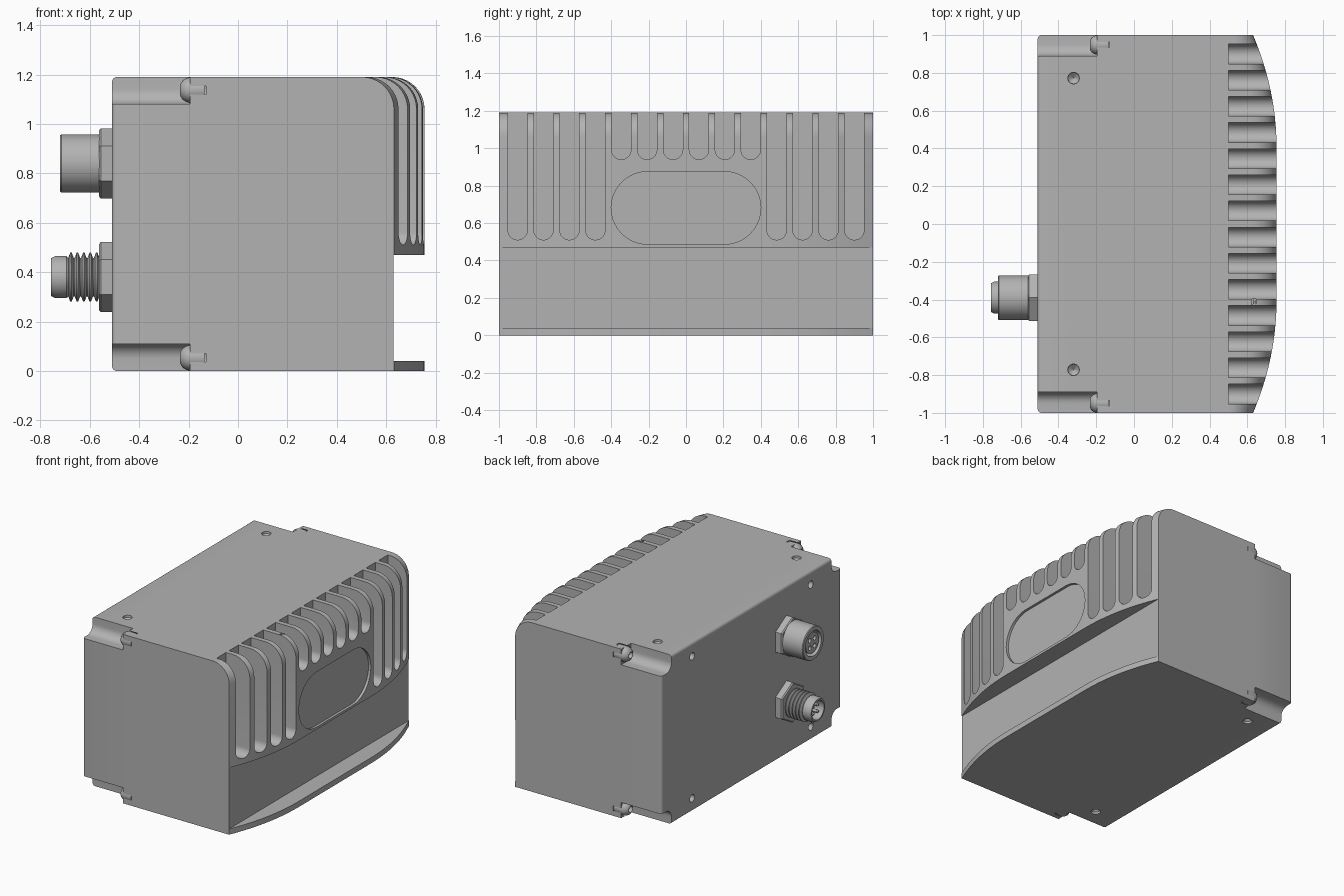
import bpy, bmesh, math
from math import sin, cos, pi, sqrt

if "Cube" in bpy.data.objects:
    bpy.data.objects.remove(bpy.data.objects["Cube"])

grey = bpy.data.materials.new("housing grey")
grey.diffuse_color = (0.45, 0.45, 0.45, 1)
grey.use_nodes = True
grey.node_tree.nodes["Principled BSDF"].inputs["Base Color"].default_value = grey.diffuse_color


def finish(bm, name, smooth=True):
    bmesh.ops.remove_doubles(bm, verts=bm.verts, dist=1e-5)
    bmesh.ops.recalc_face_normals(bm, faces=bm.faces)
    me = bpy.data.meshes.new(name)
    bm.to_mesh(me)
    bm.free()
    ob = bpy.data.objects.new(name, me)
    bpy.context.collection.objects.link(ob)
    me.materials.append(grey)
    if smooth:
        shade(ob)
    return ob


def activate(ob):
    bpy.ops.object.select_all(action='DESELECT')
    ob.select_set(True)
    bpy.context.view_layer.objects.active = ob


def shade(ob):
    activate(ob)
    bpy.ops.object.shade_smooth_by_angle(angle=math.radians(30))


def loft(bm, rings, close=False):
    """Skin a list of equal-length point rings and cap the ends."""
    rv = [[bm.verts.new(p) for p in r] for r in rings]
    n = len(rv[0])
    for a, b in zip(rv, rv[1:]):
        for i in range(n):
            j = (i + 1) % n
            bm.faces.new((a[i], a[j], b[j], b[i]))
    bm.faces.new(rv[0])
    bm.faces.new(rv[-1])


def prism_x(bm, pts, x0, x1):
    loft(bm, [[(x, y, z) for y, z in pts] for x in (x0, x1)])


def arc(cy, cz, r, a0, a1, n):
    return [(cy + r * cos(a0 + (a1 - a0) * i / n), cz + r * sin(a0 + (a1 - a0) * i / n))
            for i in range(n + 1)]


def circle(cy, cz, r, n=20, start=0):
    return arc(cy, cz, r, start, start + 2 * pi, n)[:-1]


def lathe(name, profile, cy, cz, n=40):
    """Revolve (x, radius) points around an axis along x."""
    bm = bmesh.new()
    loft(bm, [[(x, y, z) for y, z in circle(cy, cz, max(r, 0.0005), n)] for x, r in profile])
    return finish(bm, name)


def cut(target, bm):
    cutter = finish(bm, "cutter", False)
    cutter.hide_render = True
    activate(target)
    mod = target.modifiers.new("cut", 'BOOLEAN')
    mod.operation, mod.solver, mod.object = 'DIFFERENCE', 'EXACT', cutter
    bpy.ops.object.modifier_apply(modifier=mod.name)
    bpy.data.objects.remove(cutter)


H, BACK, FLAT, R = 1.19, -0.51, 0.63, 0.13


def front_x(y):
    """Bowed front: flat in the middle, arcs toward both ends."""
    d = max(0, abs(y) - 0.4)
    return max(0.755 - (1.5 - sqrt(2.25 - d * d)), FLAT + 0.001)


# Housing: side profile lofted across the bowed front
def section(y):
    X = front_x(y)
    pts = [(BACK, 0), (X, 0), (X, 0.04), (FLAT, 0.04), (FLAT, 0.47), (X, 0.47)]
    pts += arc(X - R, H - R, R, 0, pi / 2, 10) + [(BACK, H)]
    return [(x, y, z) for x, z in pts]


stations = [0.4 + 0.6 * i / 10 for i in range(11)]
bm = bmesh.new()
loft(bm, [section(y) for y in [-s for s in reversed(stations)] + stations])
bmesh.ops.recalc_face_normals(bm, faces=bm.faces)
bmesh.ops.dissolve_limit(bm, angle_limit=math.radians(0.2), verts=bm.verts, edges=bm.edges)
rear = [e for e in bm.edges if all(v.co.x < BACK + 0.001 for v in e.verts)]
bmesh.ops.bevel(bm, geom=rear, offset=0.02, segments=4, profile=0.5, affect='EDGES')
housing = finish(bm, "housing", False)

# Cooling slots and the shallow oval panel
bm = bmesh.new()
for i in range(14):
    y = (i - 6.5) * 0.1385
    bottom = 0.51 if i < 4 or i > 9 else 0.94
    prism_x(bm, arc(y, bottom + 0.052, 0.052, pi, 2 * pi, 14) + [(y + 0.052, 1.4), (y - 0.052, 1.4)],
            0.5, 0.9)
pr = 0.194
prism_x(bm, arc(0.4 - pr, 0.681, pr, -pi / 2, pi / 2, 20)
        + arc(pr - 0.4, 0.681, pr, pi / 2, 1.5 * pi, 20), 0.737, 0.9)
cut(housing, bm)

# Rear corner notches, mounting holes and dimples
bm = bmesh.new()
corners = [(sy, top) for sy in (-1, 1) for top in (0, 1)]
for sy, top in corners:
    def place(a, b):
        return sy * (1 - a), (H - b if top else b)
    notch = [(-0.1, -0.1), (0.11, -0.1)] + arc(0.05, 0.05, 0.06, 0, pi / 2, 8) + [(-0.1, 0.11)]
    prism_x(bm, [place(a, b) for a, b in notch], -0.7, -0.195)
    prism_x(bm, circle(sy * 0.66, H - 0.095 if top else 0.095, 0.026, 16), -0.6, -0.42)
    z, dz = (H, -1) if top else (0, 1)
    loft(bm, [[(-0.32 + x, sy * 0.772 + y, z + dz * h) for x, y in circle(0, 0, r)]
              for h, r in ((-0.02, 0.032), (0.015, 0.03), (0.04, 0.001))])
cut(housing, bm)

# Screw bores behind the notches
bm = bmesh.new()
for sy, top in corners:
    prism_x(bm, circle(sy * 0.948, H - 0.053 if top else 0.053, 0.055, 24), -0.22, -0.13)
cut(housing, bm)
shade(housing)

# Domed corner screws with a socket
for sy, top in corners:
    lathe("corner_screw", [(-0.135, 0.05), (-0.195, 0.052), (-0.21, 0.048), (-0.224, 0.039),
                           (-0.233, 0.025), (-0.234, 0.022), (-0.21, 0.02), (-0.21, 0)],
          sy * 0.948, H - 0.053 if top else 0.053, 24)

# Connectors
CY, Z_SOCKET, Z_PLUG = -0.39, 0.84, 0.38
for name, z in (("socket_nut", Z_SOCKET), ("plug_nut", Z_PLUG)):
    bm = bmesh.new()
    loft(bm, [[(x, y, zz) for y, zz in circle(CY, z, r, 6, pi / 2)]
              for x, r in ((-0.5, 0.142), (-0.555, 0.142), (-0.562, 0.134))])
    finish(bm, name, False)

socket = lathe("socket_connector", [(-0.52, 0.118), (-0.715, 0.118), (-0.72, 0.114), (-0.72, 0.088),
                                    (-0.65, 0.088), (-0.65, 0.072), (-0.71, 0.072), (-0.71, 0)],
               CY, Z_SOCKET)
spots = [(0.038 * cos(a), 0.038 * sin(a)) for a in (pi / 4 + k * pi / 2 for k in range(4))]
bm = bmesh.new()
for dy, dz in spots:
    prism_x(bm, circle(CY + dy, Z_SOCKET + dz, 0.016, 14), -0.8, -0.66)
cut(socket, bm)
shade(socket)

thread = [(-0.52, 0.078)]
for k in range(5):
    x = -0.572 - k * 0.026
    thread += [(x + 0.011, 0.078), (x + 0.003, 0.099), (x - 0.003, 0.099), (x - 0.011, 0.078)]
lathe("plug_connector", thread + [(-0.695, 0.085), (-0.74, 0.085), (-0.756, 0.077), (-0.756, 0.066),
                                  (-0.66, 0.066), (-0.66, 0)], CY, Z_PLUG)
for dy, dz in spots:
    lathe("plug_pin", [(-0.65, 0.012), (-0.735, 0.012), (-0.742, 0.006), (-0.742, 0)],
          CY + dy * 0.9, Z_PLUG + dz * 0.9, 12)
